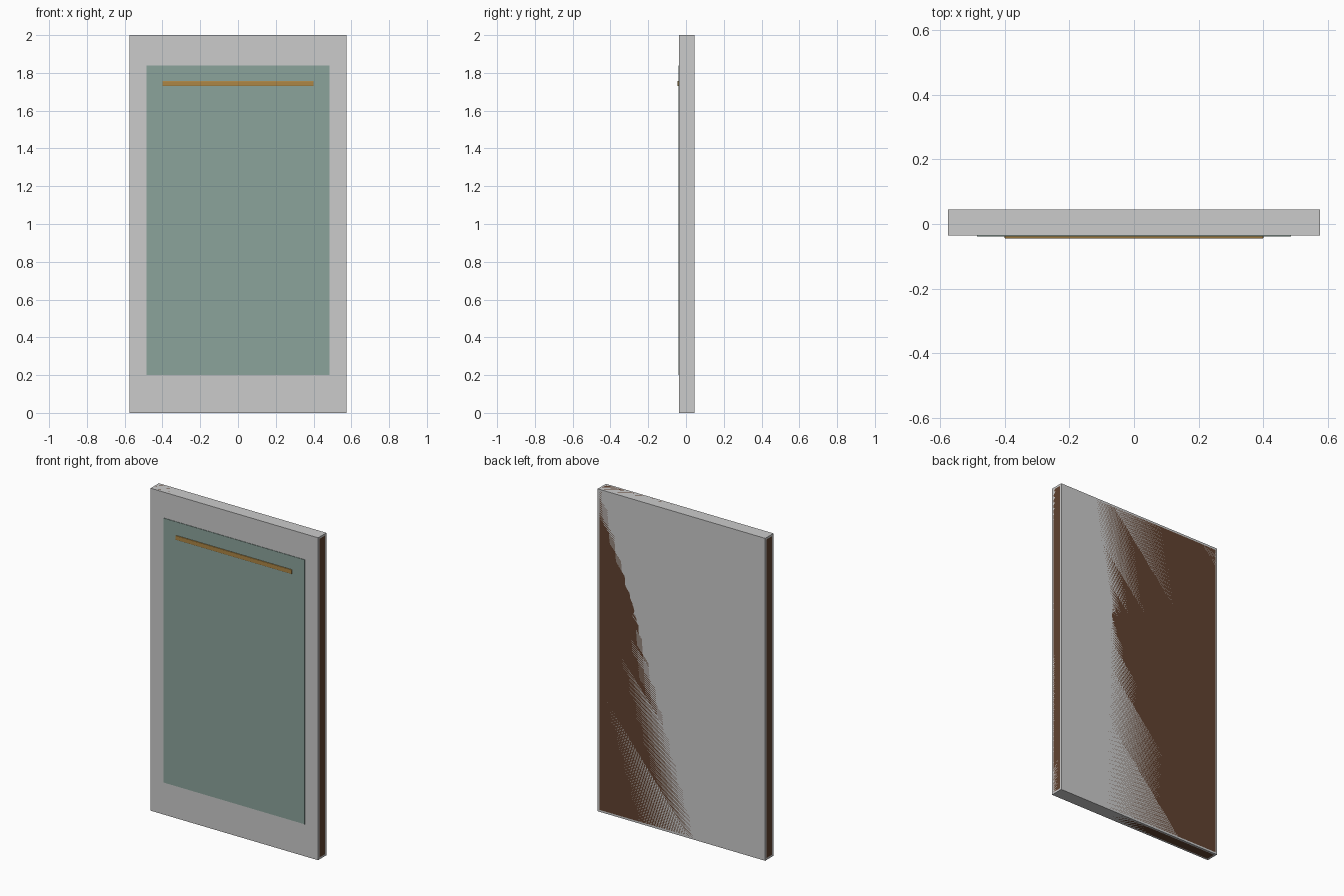
import bpy

if "Cube" in bpy.data.objects:
    bpy.data.objects.remove(bpy.data.objects["Cube"])

def material(name, color):
    m = bpy.data.materials.new(name)
    m.diffuse_color = (*color, 1)
    m.use_nodes = True
    m.node_tree.nodes["Principled BSDF"].inputs["Base Color"].default_value = m.diffuse_color
    return m

def box(name, lo, hi, mat=None, bevel=0, segments=1):
    size = [b - a for a, b in zip(lo, hi)]
    mid = [(a + b) / 2 for a, b in zip(lo, hi)]
    bpy.ops.mesh.primitive_cube_add(size=1, location=mid)
    ob = bpy.context.object
    ob.name = name
    ob.scale = size
    bpy.ops.object.transform_apply(location=False, rotation=False, scale=True)
    if mat:
        ob.data.materials.append(mat)
    if bevel:
        mod = ob.modifiers.new("Bevel", 'BEVEL')
        mod.width = bevel
        mod.segments = segments
    return ob

brown = material("brown_wood", (0.12, 0.055, 0.03))
green = material("grey_green", (0.26, 0.37, 0.33))
gold = material("brass", (0.42, 0.24, 0.06))

# Outer slab and the softened wooden body sharing its faces
box("outer_slab", (-0.575, -0.036, 0), (0.575, 0.045, 2))
box("wood_body", (-0.575, -0.036, 0), (0.575, 0.045, 2), brown, 0.012, 2)

# Thin inlaid front panel
box("front_panel", (-0.485, -0.039, 0.2), (0.485, -0.035, 1.84), green)

# Slim trim bar near the top of the panel
box("trim_bar", (-0.4, -0.045, 1.73), (0.4, -0.037, 1.757), gold, 0.003, 2)
